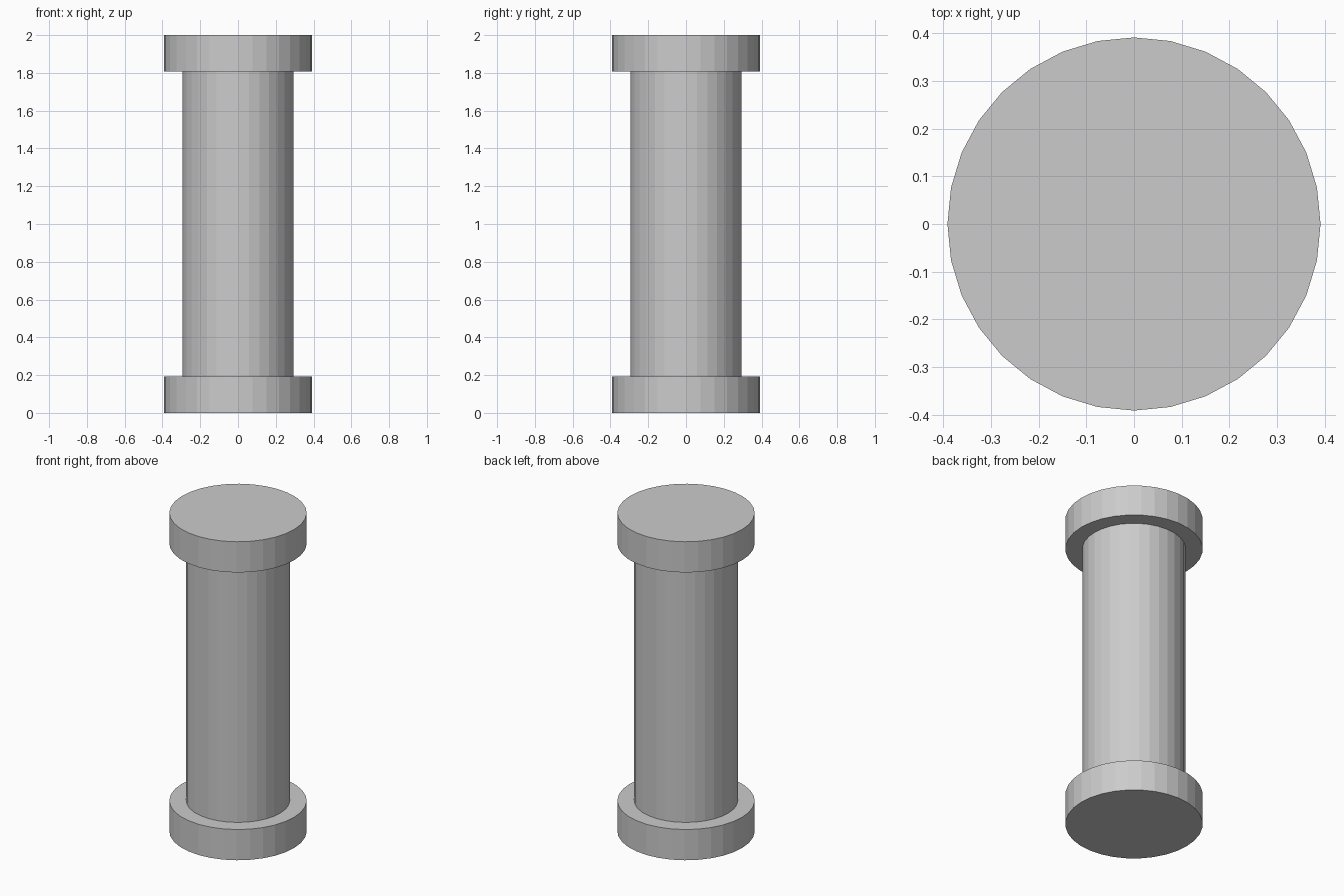
import bpy

# Remove the default cube
cube = bpy.data.objects.get("Cube")
if cube:
    bpy.data.objects.remove(cube, do_unlink=True)

HEIGHT = 2.0
DISC_RADIUS = 0.391
SHAFT_RADIUS = 0.295
DISC_HEIGHT = 0.193

# One plain grey for the whole column
grey = bpy.data.materials.new("light_grey")
grey.use_nodes = True
colour = (0.6, 0.6, 0.6, 1)
grey.diffuse_color = colour
grey.node_tree.nodes["Principled BSDF"].inputs["Base Color"].default_value = colour


def add_cylinder(name, radius, bottom, top):
    """Flat-shaded 32-sided cylinder between two heights."""
    bpy.ops.mesh.primitive_cylinder_add(
        vertices=32, radius=radius, depth=top - bottom,
        location=(0, 0, (bottom + top) / 2))
    part = bpy.context.object
    part.name = name
    part.data.name = name
    part.data.materials.append(grey)
    return part


# Base disc, shaft and top disc
add_cylinder("base_disc", DISC_RADIUS, 0, DISC_HEIGHT)
add_cylinder("shaft", SHAFT_RADIUS, DISC_HEIGHT, HEIGHT - DISC_HEIGHT)
add_cylinder("top_disc", DISC_RADIUS, HEIGHT - DISC_HEIGHT, HEIGHT)
